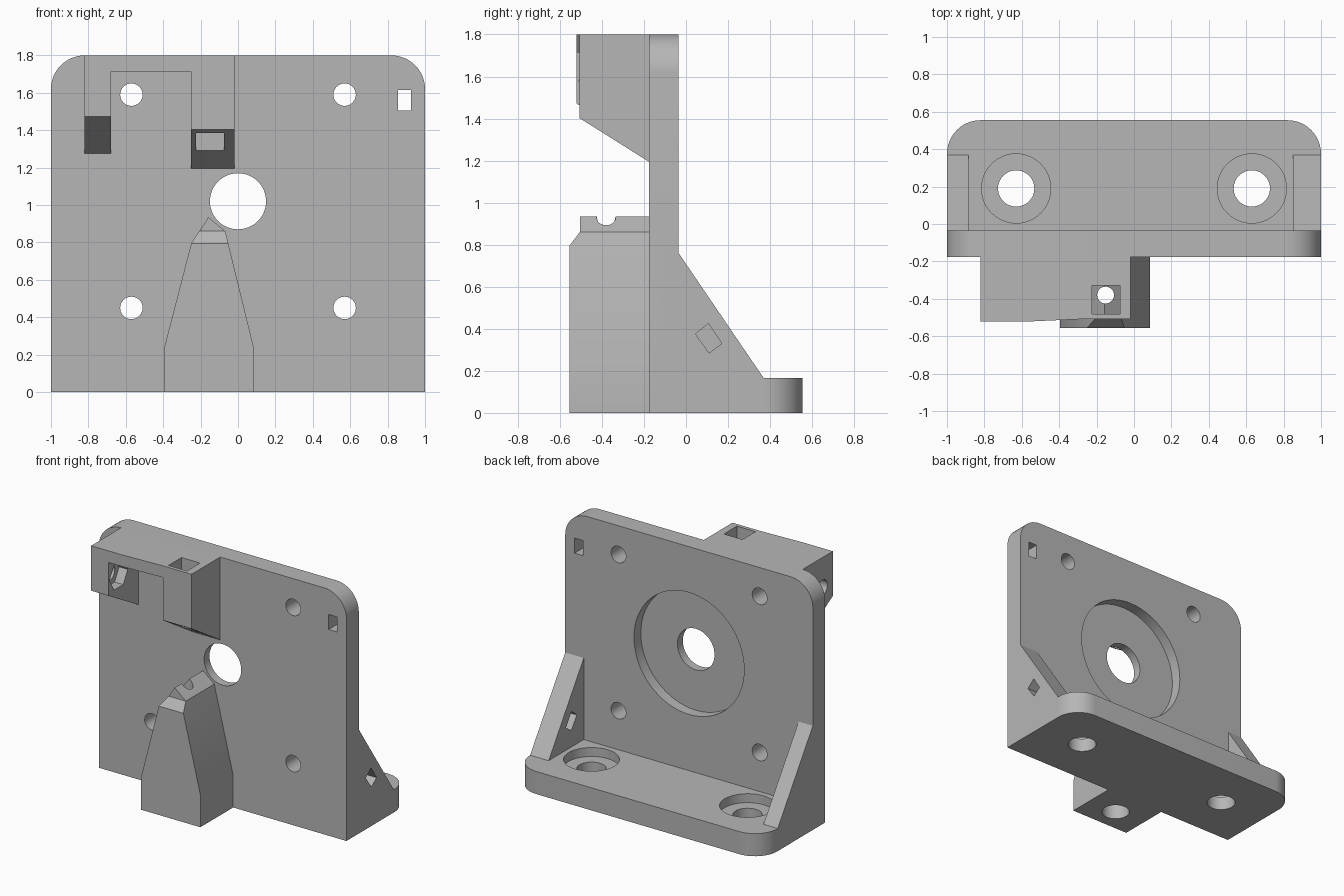
import bpy, bmesh
from math import sin, cos, radians
from mathutils import Vector

cube = bpy.data.objects.get("Cube")
if cube:
    bpy.data.objects.remove(cube, do_unlink=True)

grey = bpy.data.materials.new("plain grey")
grey.use_nodes = True
colour = (0.47, 0.47, 0.47, 1)
grey.diffuse_color = colour
grey.node_tree.nodes["Principled BSDF"].inputs["Base Color"].default_value = colour

FRONT, BACK, TOP = -0.177, -0.035, 1.8


def prism(name, pts, axis, lo, hi):
    """Extrude a 2D outline along an axis from lo to hi."""
    place = {"x": lambda a, b, t: (t, a, b),
             "y": lambda a, b, t: (a, t, b),
             "z": lambda a, b, t: (a, b, t)}[axis]
    bm = bmesh.new()
    face = bm.faces.new([bm.verts.new(place(a, b, lo)) for a, b in pts])
    ext = bmesh.ops.extrude_face_region(bm, geom=[face])
    moved = [v for v in ext["geom"] if isinstance(v, bmesh.types.BMVert)]
    bmesh.ops.translate(bm, verts=moved, vec=Vector(place(0, 0, hi - lo)))
    bmesh.ops.recalc_face_normals(bm, faces=bm.faces)
    mesh = bpy.data.meshes.new(name)
    bm.to_mesh(mesh)
    bm.free()
    mesh.materials.append(grey)
    obj = bpy.data.objects.new(name, mesh)
    bpy.context.collection.objects.link(obj)
    return obj


def arc(cx, cy, r, start, end, n):
    angles = [radians(start + (end - start) * i / n) for i in range(n + 1)]
    return [(cx + r * cos(a), cy + r * sin(a)) for a in angles]


def disc(cx, cy, r, n=48):
    return arc(cx, cy, r, 0, 360, n)[:-1]


def box(x0, x1, y0, y1):
    return [(x0, y0), (x1, y0), (x1, y1), (x0, y1)]


def rounded(low, high, r=0.18):
    """Outline across x, with its two upper corners rounded."""
    return ([(-1, low), (1, low)] + arc(1 - r, high - r, r, 0, 90, 12)
            + arc(r - 1, high - r, r, 90, 180, 12))


def combine(obj, operation, *others):
    for other in others:
        mod = obj.modifiers.new("combine", "BOOLEAN")
        mod.operation, mod.solver, mod.object = operation, "EXACT", other
        bpy.context.view_layer.update()
        graph = bpy.context.evaluated_depsgraph_get()
        mesh = bpy.data.meshes.new_from_object(obj.evaluated_get(graph))
        obj.modifiers.clear()
        obj.data = mesh
        bpy.data.objects.remove(other, do_unlink=True)


# Mounting plate, foot and side gussets joined into one body
body = prism("mounting_body", rounded(0, TOP), "y", FRONT, BACK)
foot = prism("foot", rounded(-0.1, 0.555), "z", 0, 0.165)
slope = [(-0.1, 0.1), (0.37, 0.1), (0.37, 0.165), (BACK, 0.76), (-0.1, 0.76)]
combine(body, "UNION", foot,
        prism("right_gusset", slope, "x", -1, -0.885),
        prism("left_gusset", slope, "x", 0.85, 1))

# Plate holes: shaft bore, round recess, four screws and a tie slot
combine(body, "DIFFERENCE",
        prism("recess", disc(0, 1.02, 0.445, 64), "y", BACK - 0.08, 0.1),
        prism("bore", disc(0, 1.02, 0.15), "y", -0.3, 0.1),
        prism("tie_slot", box(0.855, 0.925, 1.505, 1.615), "y", -0.3, 0.1))
for x in (-0.57, 0.57):
    for z in (0.45, 1.59):
        combine(body, "DIFFERENCE",
                prism("screw_hole", disc(x, z, 0.06, 32), "y", -0.3, 0.1))

# Foot holes with counterbores, and the slanted slot in one gusset
for x in (-0.63, 0.63):
    combine(body, "DIFFERENCE",
            prism("foot_bore", disc(x, 0.19, 0.097), "z", -0.1, 0.3),
            prism("foot_counterbore", disc(x, 0.19, 0.185), "z", 0.1, 0.3))
combine(body, "DIFFERENCE",
        prism("gusset_slot", [(0.045, 0.375), (0.11, 0.285), (0.17, 0.33),
                              (0.107, 0.425)], "x", 0.7, 1.1))

# Upper clamp: two prongs with sloping undersides, joined by a bar
clamp = prism("upper_clamp", [(-0.82, FRONT), (-0.82, -0.522), (-0.58, -0.522),
                              (-0.25, -0.507), (-0.02, -0.507), (-0.02, FRONT)],
              "z", 1.1, TOP)


def below(name, front_z, back_z, x0, x1):
    drop = (back_z - front_z) / 0.35
    return prism(name, [(-0.7, 1), (0, 1), (0, back_z + drop * 0.177),
                        (-0.7, front_z - drop * 0.173)], "x", x0, x1)


combine(clamp, "DIFFERENCE",
        prism("gap", box(-0.68, -0.25, 1, 1.715), "y", -0.7, 0),
        below("right_underside", 1.475, 1.275, -0.9, -0.6),
        below("left_underside", 1.415, 1.195, -0.3, 0.1),
        prism("nut_slot", box(-0.225, -0.075, -0.48, -0.33), "z", 1, 2),
        prism("bolt_hole", disc(-0.405, 1.58, 0.055, 32), "x", -0.9, -0.1),
        prism("hex_pocket", disc(-0.405, 1.58, 0.105, 6), "x", -0.75, -0.6))

# Lower tapering support with a ridged top and a chamfered nose
support = prism("lower_support", [(-0.395, 0), (0.085, 0), (0.085, 0.235),
                                  (-0.068, 0.86), (-0.158, 0.935),
                                  (-0.25, 0.795), (-0.395, 0.235)],
                "y", -0.555, FRONT)
nose = prism("nose", [(-0.7, 0.795), (-0.555, 0.795), (-0.505, 0.86),
                      (-0.505, 1.1), (-0.7, 1.1)], "x", -0.6, 0.3)
combine(support, "DIFFERENCE", nose,
        prism("pin_hole", disc(-0.152, -0.38, 0.045, 32), "z", -0.1, 1.1),
        prism("pin_counterbore", disc(-0.152, -0.38, 0.095), "z", -0.1, 0.3))

# Smooth the round walls and keep the machined edges crisp
for part in (body, clamp, support):
    bpy.ops.object.select_all(action="DESELECT")
    part.select_set(True)
    bpy.context.view_layer.objects.active = part
    bpy.ops.object.shade_smooth_by_angle(angle=radians(20))
